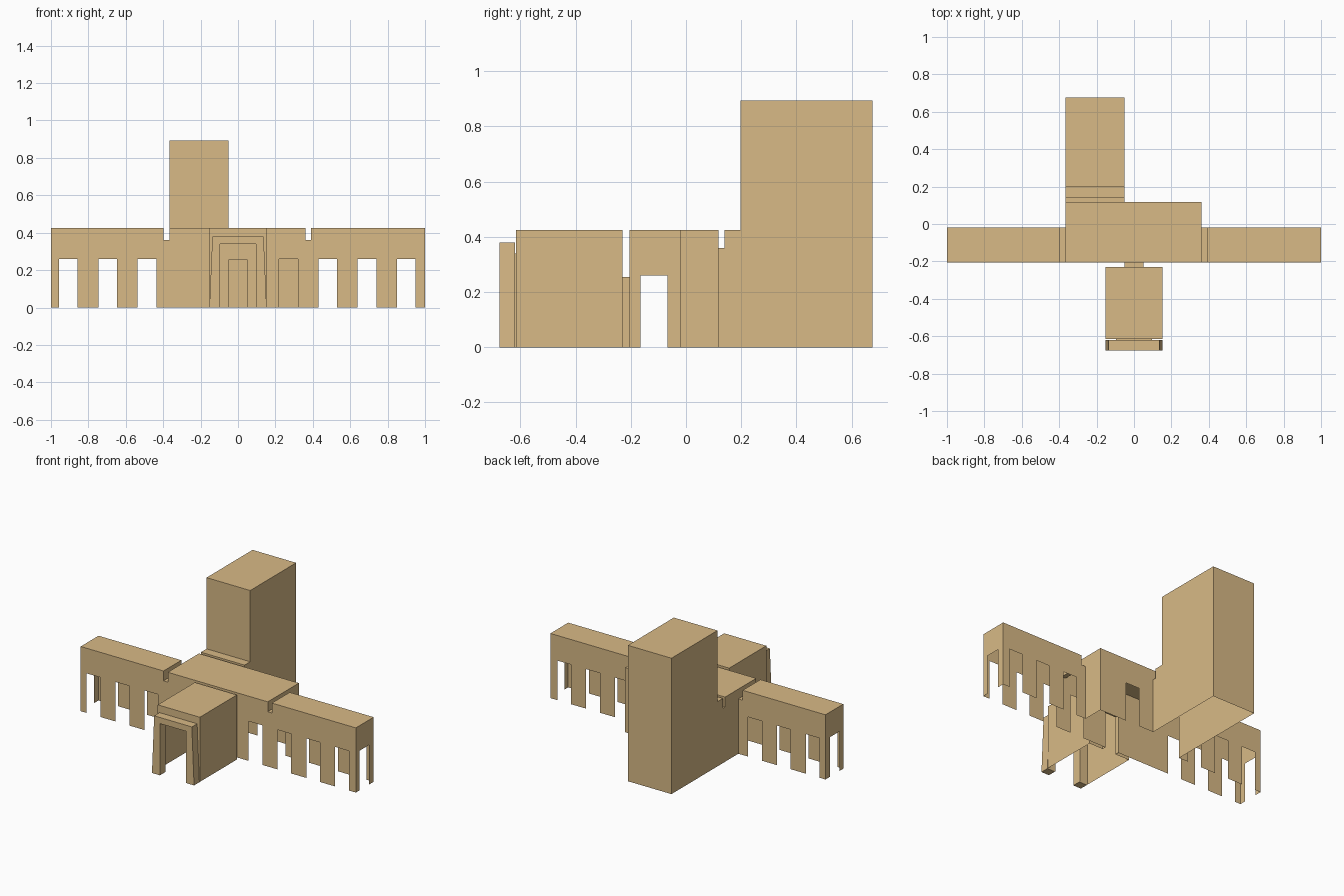
import bpy, bmesh

if "Cube" in bpy.data.objects:
    bpy.data.objects.remove(bpy.data.objects["Cube"])

mat = bpy.data.materials.new("sandstone")
mat.diffuse_color = (0.69, 0.49, 0.24, 1)
mat.use_nodes = True
mat.node_tree.nodes["Principled BSDF"].inputs["Base Color"].default_value = mat.diffuse_color


def finish(name, faces):
    bm = bmesh.new()
    for f in faces:
        bm.faces.new([bm.verts.new(p) for p in f])
    bmesh.ops.remove_doubles(bm, verts=bm.verts, dist=0.0005)
    bmesh.ops.recalc_face_normals(bm, faces=bm.faces)
    me = bpy.data.meshes.new(name)
    bm.to_mesh(me)
    bm.free()
    me.materials.append(mat)
    ob = bpy.data.objects.new(name, me)
    bpy.context.collection.objects.link(ob)
    return ob


def profile(a, b, top, doors, base):
    # Wall outline with doorways (start, end, height) notched from its base
    pts = [(a, base)]
    for s, e, h in doors:
        pts += [(s, base), (s, h), (e, h), (e, base)]
    return pts + [(b, base), (b, top), (a, top)]


def wall_x(x0, x1, y, top, doors=(), base=0):
    return [(u, y, z) for u, z in profile(x0, x1, top, doors, base)]


def wall_y(y0, y1, x, top, doors=(), base=0):
    return [(x, u, z) for u, z in profile(y0, y1, top, doors, base)]


def roof(x0, x1, y0, y1, z):
    return [(x0, y0, z), (x1, y0, z), (x1, y1, z), (x0, y1, z)]


H, NECK, DOOR = 0.425, 0.36, 0.26      # roof, neck and doorway heights
F, B = -0.205, -0.02                   # wing front and back
HL, HR, HB = -0.367, 0.36, 0.118       # hall left, right and back
TR, TF, TB = -0.05, 0.198, 0.675       # tower right, front and back


def openings(starts):
    return [(s, s + 0.1, DOOR) for s in starts]


# Colonnade wings: open-bottomed shells with matching doorways front and back
for name, x0, x1, end, inner, starts in (
        ("left_wing", -1, -0.398, -1, -0.398, (-0.957, -0.747, -0.537)),
        ("right_wing", 0.39, 1, 1, 0.39, (0.43, 0.64, 0.85))):
    d = openings(starts)
    finish(name, [wall_x(x0, x1, F, H, d), wall_x(x0, x1, B, H, d),
                  wall_y(F, B, end, H, [(-0.165, -0.067, DOOR)]),
                  wall_y(F, B, inner, H, base=NECK),
                  roof(x0, x1, F, B, H)])

# Low necks between wings and hall
for name, x0, x1 in (("left_neck", -0.398, HL), ("right_neck", HR, 0.39)):
    finish(name, [wall_x(x0, x1, F, NECK), wall_x(x0, x1, B, NECK),
                  roof(x0, x1, F, B, NECK)])

# Central hall, open to the wings and to the tower
finish("hall", [
    wall_x(HL, HR, F, H, [(-0.05, 0.05, 0.255), (0.22, 0.32, DOOR)]),
    wall_x(TR, HR, HB, H, [(0.06, 0.16, DOOR)]),
    wall_x(HL, TR, HB, H, base=NECK),
    wall_y(B, HB, HL, H), wall_y(B, HB, HR, H),
    wall_y(F, B, HL, H, base=NECK), wall_y(F, B, HR, H, base=NECK),
    roof(HL, HR, F, HB, H)])

# Stepped link from hall to tower
link = [wall_x(HL, TR, 0.14, H, base=NECK),
        roof(HL, TR, HB, 0.14, NECK), roof(HL, TR, 0.14, TF, H)]
for x in (HL, TR):
    link += [wall_y(HB, 0.14, x, NECK), wall_y(0.14, TF, x, H)]
finish("tower_link", link)

# Tower
finish("tower", [wall_x(HL, TR, TF, 0.893, base=H), wall_x(HL, TR, TB, 0.893),
                 wall_y(TF, TB, HL, 0.893), wall_y(TF, TB, TR, 0.893),
                 roof(HL, TR, TF, TB, 0.893)])

# Entrance porch
finish("porch", [
    wall_x(-0.153, 0.153, -0.615, H, [(-0.095, 0.095, 0.34)]),
    wall_x(-0.153, 0.153, -0.23, H, [(-0.05, 0.05, 0.255)]),
    wall_y(-0.615, -0.23, -0.153, H), wall_y(-0.615, -0.23, 0.153, H),
    roof(-0.153, 0.153, -0.615, -0.23, H)])


# Doorway passages in front of and behind the porch
def passage(name, w, y0, y1, h):
    finish(name, [wall_y(y0, y1, -w, h), wall_y(y0, y1, w, h),
                  roof(-w, w, y0, y1, h)])


passage("porch_passage", 0.05, -0.23, F, 0.255)
passage("portal_passage", 0.095, -0.62, -0.615, 0.34)

# Solid portal frame with tapered sides
outline = [(-0.153, 0), (-0.095, 0), (-0.095, 0.34), (0.095, 0.34),
           (0.095, 0), (0.153, 0), (0.137, 0.38), (-0.137, 0.38)]
y0, y1 = -0.675, -0.62
frame = [[(x, y, z) for x, z in outline] for y in (y0, y1)]
for (xa, za), (xb, zb) in zip(outline, outline[1:] + outline[:1]):
    frame.append([(xa, y0, za), (xb, y0, zb), (xb, y1, zb), (xa, y1, za)])
finish("portal_frame", frame)
